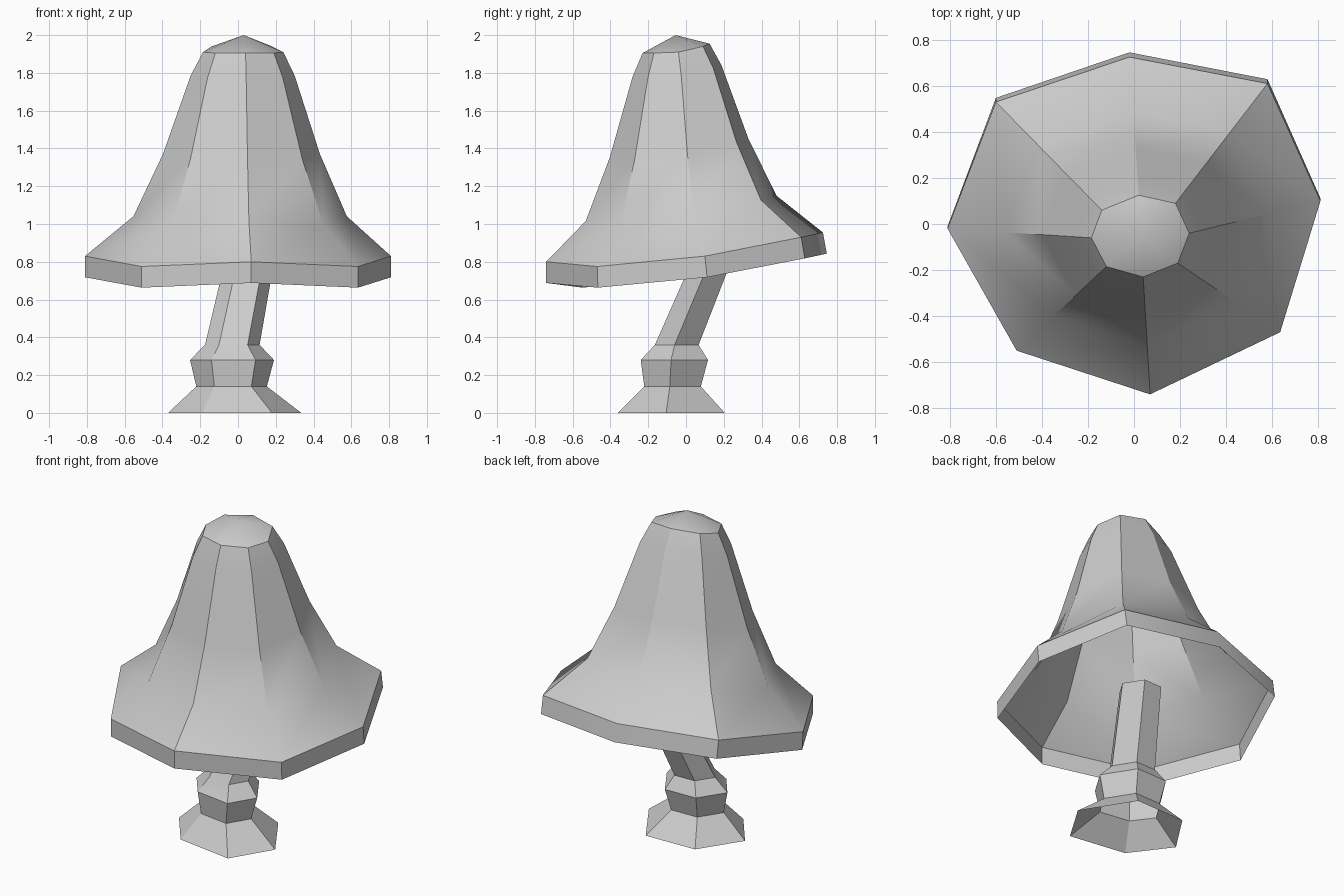
import bpy
import bmesh
import math
from mathutils import Vector

if "Cube" in bpy.data.objects:
    bpy.data.objects.remove(bpy.data.objects["Cube"])

grey = bpy.data.materials.new("light_grey")
grey.use_nodes = True
colour = (0.6, 0.6, 0.6, 1)
grey.diffuse_color = colour
grey.node_tree.nodes["Principled BSDF"].inputs["Base Color"].default_value = colour


def loft(name, rings, apex=None):
    """Join rings of points, bottom to top, into an open shell."""
    bm = bmesh.new()
    loops = [[bm.verts.new(p) for p in ring] for ring in rings]
    for low, high in zip(loops, loops[1:]):
        for i in range(len(low)):
            j = (i + 1) % len(low)
            bm.faces.new((low[i], low[j], high[j], high[i]))
    if apex:
        tip = bm.verts.new(apex)
        top = loops[-1]
        for i in range(len(top)):
            bm.faces.new((top[i], top[(i + 1) % len(top)], tip))
    mesh = bpy.data.meshes.new(name)
    bm.to_mesh(mesh)
    bm.free()
    mesh.materials.append(grey)
    obj = bpy.data.objects.new(name, mesh)
    bpy.context.collection.objects.link(obj)
    bpy.ops.object.select_all(action="DESELECT")
    obj.select_set(True)
    bpy.context.view_layer.objects.active = obj
    bpy.ops.object.shade_smooth_by_angle(angle=math.radians(30))
    return obj


# Cap: bell between a tilted eight-sided rim and a small crown
rim = [Vector(p) for p in (
    (0.81, 0.10, 0.83), (0.58, 0.61, 0.93), (-0.02, 0.725, 0.955), (-0.60, 0.53, 0.93),
    (-0.81, -0.02, 0.83), (-0.51, -0.55, 0.775), (0.07, -0.74, 0.80), (0.635, -0.47, 0.775))]
crown = [Vector(p) for p in (
    (0.24, -0.04, 1.91), (0.18, 0.09, 1.94), (0.02, 0.125, 1.955), (-0.14, 0.06, 1.94),
    (-0.185, -0.06, 1.91), (-0.12, -0.185, 1.905), (0.04, -0.23, 1.905), (0.19, -0.17, 1.905))]


def bell_ring(inward, upward):
    return [Vector((a.x + (b.x - a.x) * inward,
                    a.y + (b.y - a.y) * inward,
                    a.z + (b.z - a.z) * upward)) for a, b in zip(rim, crown)]


lip = [p + Vector((0, 0.014 * (p.y + 0.74), -0.112)) for p in rim]
bell = [bell_ring(*step) for step in ((0, 0), (0.41, 0.195), (0.66, 0.5), (0.895, 0.885), (1, 1))]
loft("mushroom_cap", [lip] + bell, apex=(0.03, -0.055, 2.0))

# Stem: six-sided foot, collar and leaning stalk
foot = ((0.19, -0.285), (0.345, -0.03), (0.15, 0.28), (-0.19, 0.27), (-0.36, 0.01), (-0.18, -0.23))
sections = (  # centre x, centre y, height, scale
    (-0.01, -0.075, 0, 1), (-0.03, -0.07, 0.14, 0.53), (-0.027, -0.06, 0.28, 0.63),
    (-0.027, -0.048, 0.36, 0.41), (0.063, 0.135, 0.8, 0.37))
loft("mushroom_stem", [[(cx + x * s, cy + y * s, z) for x, y in foot] for cx, cy, z, s in sections])
